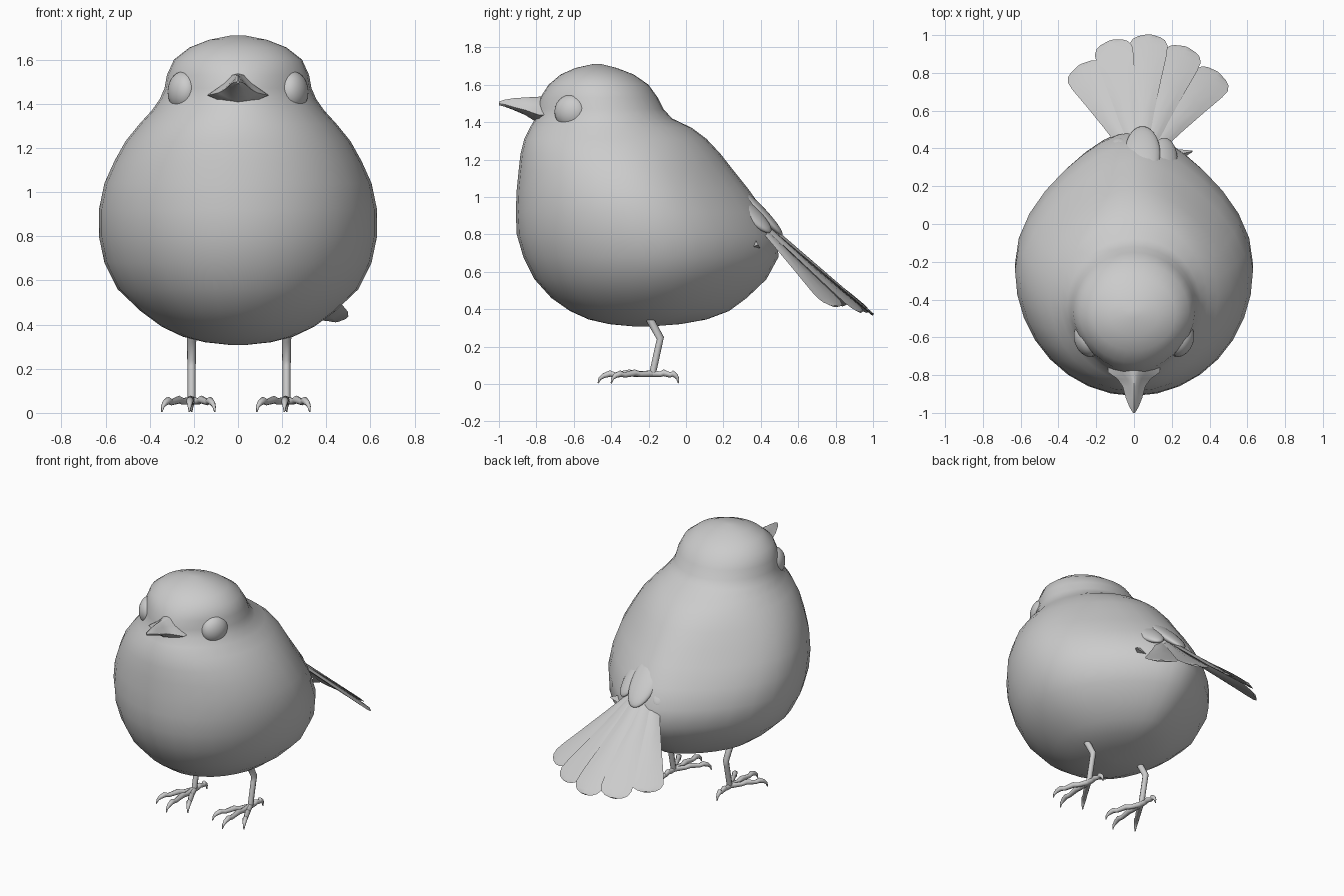
import bpy, bmesh, math
from mathutils import Vector

cube = bpy.data.objects.get("Cube")
if cube:
    bpy.data.objects.remove(cube, do_unlink=True)

grey = bpy.data.materials.new("plain grey")
grey.use_nodes = True
grey.diffuse_color = (0.6, 0.6, 0.6, 1)
grey.node_tree.nodes["Principled BSDF"].inputs["Base Color"].default_value = (0.6, 0.6, 0.6, 1)


def finish(name, bm, angle=50):
    bmesh.ops.recalc_face_normals(bm, faces=bm.faces)
    mesh = bpy.data.meshes.new(name)
    bm.to_mesh(mesh)
    bm.free()
    mesh.materials.append(grey)
    obj = bpy.data.objects.new(name, mesh)
    bpy.context.collection.objects.link(obj)
    bpy.ops.object.select_all(action="DESELECT")
    obj.select_set(True)
    bpy.context.view_layer.objects.active = obj
    bpy.ops.object.shade_smooth_by_angle(angle=math.radians(angle))


def loft(bm, rings):
    """Skin a list of closed rings and cap both ends."""
    loops = [[bm.verts.new(p) for p in ring] for ring in rings]
    n = len(loops[0])
    for a, b in zip(loops, loops[1:]):
        for i in range(n):
            j = (i + 1) % n
            bm.faces.new((a[i], a[j], b[j], b[i]))
    bm.faces.new(loops[0])
    bm.faces.new(loops[-1])


def tube(bm, points, radii, sides=8):
    """Round tube along a path with a radius at each point."""
    pts = [Vector(p) for p in points]
    rings = []
    for k, p in enumerate(pts):
        d = (pts[min(k + 1, len(pts) - 1)] - pts[max(k - 1, 0)]).normalized()
        ref = Vector((1, 0, 0)) if abs(d.x) < 0.8 else Vector((0, 1, 0))
        u = d.cross(ref).normalized()
        v = d.cross(u)
        rings.append([p + radii[k] * (u * math.cos(a) + v * math.sin(a))
                      for a in (math.tau * i / sides for i in range(sides))])
    loft(bm, rings)


def ellipsoid(name, centre, axis, length, width, thick, up):
    """Ellipsoid with its long axis along a direction."""
    a = Vector(axis).normalized()
    s = a.cross(Vector(up)).normalized()
    n = s.cross(a)
    bm = bmesh.new()
    bmesh.ops.create_uvsphere(bm, u_segments=24, v_segments=16, radius=1)
    for v in bm.verts:
        v.co = Vector(centre) + s * v.co.x * width + n * v.co.y * thick + a * v.co.z * length
    finish(name, bm)


# Body and head: height, front, back, half width
profile = [
    (0.307, -0.27, -0.20, 0.03), (0.32, -0.41, -0.03, 0.15), (0.345, -0.52, 0.11, 0.25),
    (0.39, -0.62, 0.23, 0.345), (0.46, -0.72, 0.325, 0.44), (0.56, -0.81, 0.43, 0.545),
    (0.68, -0.87, 0.495, 0.605), (0.80, -0.905, 0.485, 0.63), (0.92, -0.91, 0.42, 0.63),
    (1.04, -0.905, 0.335, 0.605), (1.14, -0.895, 0.255, 0.56), (1.23, -0.885, 0.185, 0.51),
    (1.31, -0.865, 0.11, 0.445), (1.37, -0.835, 0.03, 0.39), (1.42, -0.805, -0.075, 0.355),
    (1.47, -0.795, -0.12, 0.333), (1.53, -0.78, -0.15, 0.322), (1.60, -0.735, -0.20, 0.29),
    (1.655, -0.67, -0.28, 0.22), (1.69, -0.59, -0.37, 0.13), (1.71, -0.50, -0.45, 0.03)]
rings = []
for z, front, back, half in profile:
    rear_taper = 0.34 * min(1, max(0, (1.4 - z) / 0.3))
    eye_pinch = 0.22 * math.exp(-((z - 1.47) / 0.09) ** 2)
    ring = []
    for i in range(32):
        a = math.tau * i / 32
        c, s = math.cos(a), math.sin(a)
        narrow = 1 - (rear_taper if s > 0 else eye_pinch) * s * s
        ring.append((half * c * narrow, (front + back) / 2 + (back - front) / 2 * s, z))
    rings.append(ring)
bm = bmesh.new()
loft(bm, rings)
finish("body", bm, 60)

# Beak: depth, half width, top, corner and bottom heights
beak = [
    (-0.73, 0.14, 1.54, 1.44, 1.39), (-0.785, 0.138, 1.536, 1.438, 1.392),
    (-0.82, 0.088, 1.534, 1.45, 1.413), (-0.86, 0.06, 1.532, 1.465, 1.438),
    (-0.92, 0.044, 1.528, 1.48, 1.464), (-0.97, 0.024, 1.52, 1.495, 1.483),
    (-1.0, 0.005, 1.51, 1.50, 1.493)]
rings = []
for y, w, top, side, low in beak:
    mid = side + (top - side) * 0.55
    half = [(w * 0.18, top - 0.006), (w * 0.45, mid), (w, side), (w * 0.5, (side + low) / 2 - 0.006)]
    ring = [(0, y, top)] + [(x, y, z) for x, z in half] + [(0, y, low)]
    ring += [(-x, y, z) for x, z in reversed(half)]
    rings.append(ring)
bm = bmesh.new()
loft(bm, rings)
finish("beak", bm, 40)

# Eyes, legs and feet, both sides
for side, label in ((1, "left"), (-1, "right")):
    ellipsoid(label + "_eye", (side * 0.25, -0.615, 1.457), (side * 0.92, -0.38, 0.05),
              0.064, 0.092, 0.09, (0, 0, 1))

    x = side * 0.215 + 0.005
    bm = bmesh.new()
    tube(bm, [(x, -0.22, 0.40), (x, -0.185, 0.33), (x, -0.137, 0.245), (x, -0.145, 0.21),
              (x, -0.18, 0.05)], [0.024, 0.021, 0.02, 0.018, 0.018])
    finish(label + "_leg", bm)

    bm = bmesh.new()
    for tx, ty in ((-0.01, -0.29), (0.105, -0.22), (-0.135, -0.22), (0, 0.14)):
        path = [(x + tx * t, -0.18 + ty * t, z) for t, z in
                ((0, 0.055), (0.3, 0.052), (0.42, 0.06), (0.68, 0.048), (0.78, 0.056),
                 (0.9, 0.044), (0.97, 0.028), (1, 0.004))]
        tube(bm, path, [0.018, 0.015, 0.018, 0.014, 0.017, 0.013, 0.008, 0.003])
    finish(label + "_foot", bm)

# Tail fan: root and tip of each feather
feathers = [
    ((-0.04, 0.41, 0.83), (-0.285, 0.84, 0.42)), ((0.0, 0.42, 0.845), (-0.12, 0.97, 0.385)),
    ((0.04, 0.42, 0.86), (0.08, 1.0, 0.37)), ((0.08, 0.42, 0.845), (0.275, 0.935, 0.385)),
    ((0.12, 0.41, 0.83), (0.445, 0.8, 0.415))]
outline = [(0, 0.035), (0.3, 0.055), (0.6, 0.08), (0.82, 0.1), (0.91, 0.102),
           (0.96, 0.085), (0.985, 0.06), (1, 0.025)]
for i, (root, tip) in enumerate(feathers):
    root, tip = Vector(root), Vector(tip)
    d = (tip - root).normalized()
    s = d.cross(Vector(((i - 2) * 0.2, 0.62, 0.78))).normalized()
    n = s.cross(d)
    rings = []
    for t, w in outline:
        p = root.lerp(tip, t)
        thick = 0.012 - 0.006 * t
        rings.append([p + s * w * a + n * thick * b for a, b in
                      ((-1, 0), (-0.6, 0.7), (0, 1.2), (0.6, 0.7), (1, 0),
                       (0.6, -0.7), (0, -1), (-0.6, -0.7))])
    bm = bmesh.new()
    loft(bm, rings)
    finish("tail_feather_%d" % (i + 1), bm)

# Covert feathers over the tail root
ellipsoid("middle_covert", (0.045, 0.37, 0.94), (0, 0.62, -0.62), 0.205, 0.095, 0.035, (0, 0.7, 0.7))
for side, label in ((1, "left"), (-1, "right")):
    ellipsoid(label + "_covert", (0.04 + side * 0.12, 0.335, 0.92), (side * 0.06, 0.6, -0.55),
              0.16, 0.075, 0.035, (side * 0.4, 0.6, 0.65))

# Small feather tip below the wing
bm = bmesh.new()
tube(bm, [(0.18, 0.355, 0.74), (0.31, 0.385, 0.745)], [0.055, 0.004], 3)
finish("small_feather_tip", bm)
